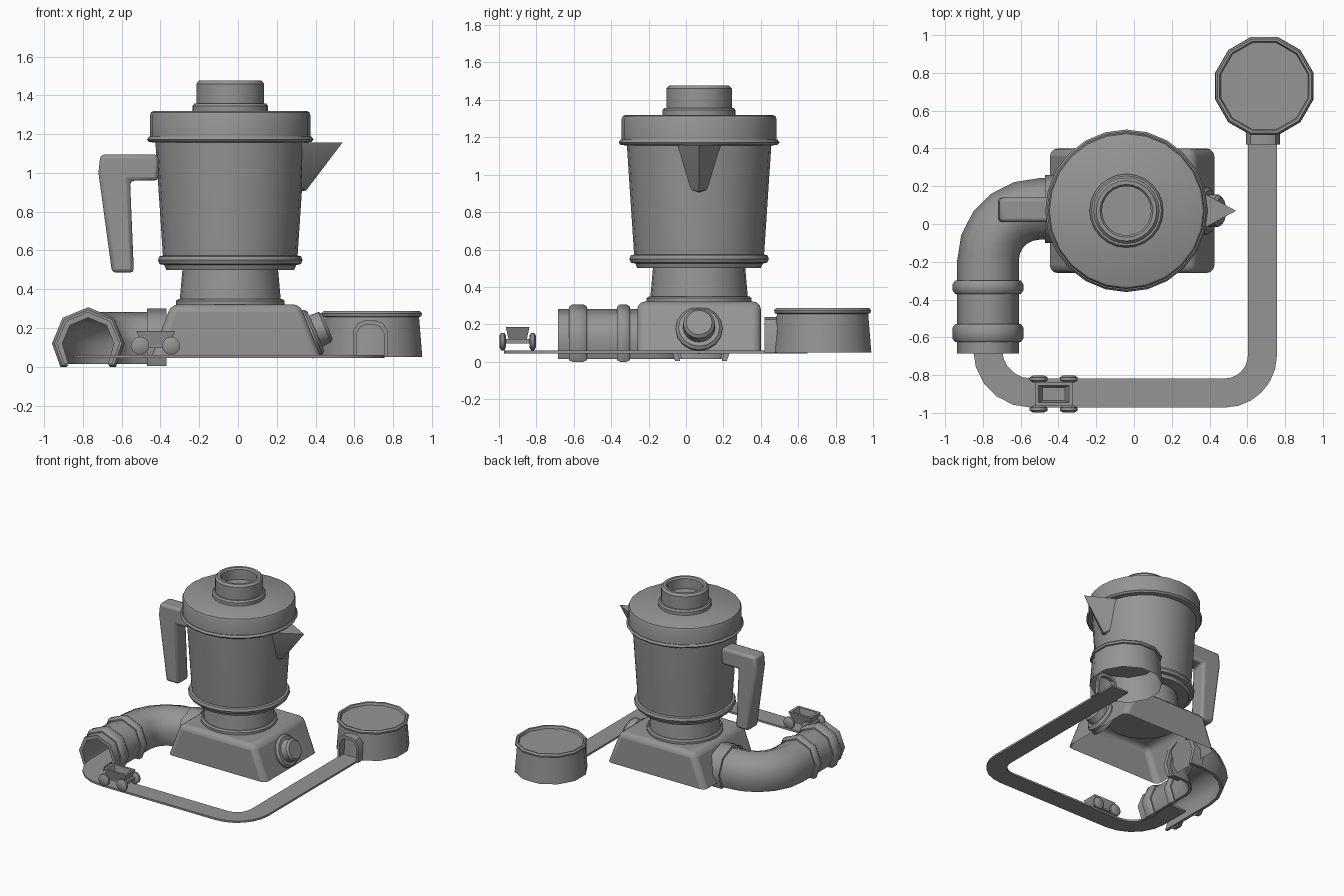
import bpy, bmesh
from math import sin, cos, pi, radians
from mathutils import Vector, Matrix

if "Cube" in bpy.data.objects:
    bpy.data.objects.remove(bpy.data.objects["Cube"])

grey = bpy.data.materials.new("plain_grey")
grey.use_nodes = True
COLOUR = (0.3, 0.3, 0.3, 1)
grey.diffuse_color = COLOUR
grey.node_tree.nodes["Principled BSDF"].inputs["Base Color"].default_value = COLOUR


def finish(name, bm, angle=35, bevel=0, matrix=None):
    bmesh.ops.recalc_face_normals(bm, faces=bm.faces)
    if matrix:
        bm.transform(matrix)
    me = bpy.data.meshes.new(name)
    bm.to_mesh(me)
    bm.free()
    me.materials.append(grey)
    ob = bpy.data.objects.new(name, me)
    bpy.context.collection.objects.link(ob)
    bpy.ops.object.select_all(action='DESELECT')
    ob.select_set(True)
    bpy.context.view_layer.objects.active = ob
    if bevel:
        mod = ob.modifiers.new("rounding", 'BEVEL')
        mod.width = bevel
        mod.segments = 2
        mod.limit_method = 'ANGLE'
    bpy.ops.object.shade_smooth_by_angle(angle=radians(angle))
    return ob


def loft(name, rings, caps=True, **kw):
    """Skin closed rings of points."""
    bm = bmesh.new()
    loops = [[bm.verts.new(p) for p in ring] for ring in rings]
    n = len(loops[0])
    for a, b in zip(loops, loops[1:]):
        for i in range(n):
            j = (i + 1) % n
            bm.faces.new((a[i], a[j], b[j], b[i]))
    if caps:
        bm.faces.new(loops[0])
        bm.faces.new(loops[-1])
    return finish(name, bm, **kw)


def lathe(name, profile, at, sides=24, turn=0, **kw):
    """Revolve (radius, height) points about z."""
    rings = [[(r * cos(turn + 2 * pi * i / sides), r * sin(turn + 2 * pi * i / sides), z)
              for i in range(sides)] for r, z in profile]
    kw.setdefault("matrix", Matrix.Translation(at))
    return loft(name, rings, **kw)


def sweep(name, section, path, base=0, **kw):
    """Carry a (sideways, up) section along stations (x, y, heading, scale)."""
    return loft(name, [[(x - sin(h) * u * s, y + cos(h) * u * s, base + v * s)
                        for u, v in section] for x, y, h, s in path], **kw)


def bend(cx, cy, r, start, end, steps, way):
    out = []
    for i in range(steps + 1):
        a = start + (end - start) * i / steps
        out.append((cx + r * cos(a), cy + r * sin(a), a + way * pi / 2, 1))
    return out


def extrude(name, outline, y, half, **kw):
    return loft(name, [[(x, yy, z) for x, z in outline] for yy in (y - half, y + half)], **kw)


def arch(r, wall):
    """C-shaped section of an eight-sided pipe, open at the bottom."""
    angles = [radians(a) for a in (-40, 0, 45, 90, 135, 180, 220)]
    outer = [(r * cos(a), r * sin(a)) for a in angles]
    return outer + [(u * (r - wall) / r, v * (r - wall) / r if v > 0 else v)
                    for u, v in reversed(outer)]


JUG = (-0.04, 0.07, 0)

# Jug body, lid, cap and neck
lathe("jug_body", [(.33, .5), (.343, .53), (.348, .58), (.387, 1.17)], JUG)
lathe("jug_lower_ring", [(.34, .525), (.365, .53), (.373, .55), (.365, .57), (.34, .575)], JUG)
lathe("jug_upper_ring", [(.38, 1.155), (.42, 1.16), (.43, 1.172), (.42, 1.187), (.38, 1.19)], JUG)
lathe("lid", [(.415, 1.17), (.415, 1.295), (.408, 1.313), (.395, 1.32)], JUG)
lathe("cap_ring", [(.195, 1.31), (.195, 1.345), (.185, 1.358), (.16, 1.358)], JUG)
lathe("cap", [(.175, 1.34), (.175, 1.46), (.16, 1.477), (.14, 1.477), (.13, 1.465),
              (.13, 1.385)], JUG)
lathe("neck", [(.262, .33), (.246, .51)], JUG)
lathe("neck_ring", [(.28, .31), (.28, .34), (.268, .35), (.25, .35)], JUG)

# Handle
extrude("handle", [(-.71, 1.095), (-.41, 1.095), (-.41, .96), (-.557, .96), (-.537, .485),
                   (-.65, .485), (-.72, 1.0)], .075, .065, bevel=.02)

# Pouring spout
bm = bmesh.new()
for p in ((.54, 0, 1.158), (.3, .13, 1.158), (.3, -.13, 1.158), (.33, .04, .92),
          (.33, -.04, .92), (.3, 0, .9), (.352, 0, .91)):
    bm.verts.new(Vector(p) + Vector((0, .07, 0)))
bmesh.ops.convex_hull(bm, input=bm.verts)
finish("spout", bm, angle=30)

# Motor base: sloped ends, open underneath
base = extrude("motor_base", [(-.445, .055), (-.345, .322), (.32, .322), (.425, .055)], .07, .33)
bm = bmesh.new()
bm.from_mesh(base.data)
bmesh.ops.bevel(bm, geom=[e for e in bm.edges if max(v.co.z for v in e.verts) > .1],
                offset=.04, segments=3, profile=.5, affect='EDGES')
bmesh.ops.delete(bm, geom=[f for f in bm.faces if f.calc_center_median().z < .06],
                 context='FACES_ONLY')
bm.to_mesh(base.data)
bm.free()

# Control knob on the sloped end
tilt = Matrix.Translation((.355, .07, .165)) @ Vector((.92, 0, .39)).to_track_quat('Z', 'Y').to_matrix().to_4x4()
lathe("knob_collar", [(.125, -.02), (.125, .035), (.11, .05), (.08, .05)], (0, 0, 0), 16, matrix=tilt)
lathe("knob", [(.088, 0), (.085, .1), (.07, .115)], (0, 0, 0), 16, matrix=tilt)

# Tunnel pipe with raised bands
PX, PZ = -.773, .12
pipe = [(-.4, .08, pi, 1)] + bend(-.5, -.193, .273, pi / 2, pi, 5, 1) + [(PX, -.685, 1.5 * pi, 1)]
sweep("pipe", arch(.163, .03), pipe, PZ, angle=50)
for name, y0, y1 in (("pipe_mid_band", -.3, -.37), ("pipe_end_band", -.53, -.625)):
    sweep(name, arch(.187, .04), [(PX, y, 1.5 * pi, s) for y, s in
          ((y0, .93), (y0 - .018, 1), (y1 + .018, 1), (y1, .93))], PZ, angle=50)
sweep("pipe_flange", arch(.18, .035), [(x, .08, pi, 1) for x in (-.37, -.47)], PZ, angle=50)

# Flat track
SOUTH, WEST, EAST = -.895, -.775, .68
path = ([(WEST, -.42, 1.5 * pi, 1)]
        + bend(WEST + .23, SOUTH + .23, .23, pi, 1.5 * pi, 5, 1)
        + bend(EAST - .2, SOUTH + .2, .2, 1.5 * pi, 2 * pi, 6, 1)
        + [(EAST, .65, pi / 2, 1)])
sweep("track", [(-.077, .045), (.077, .045), (.077, .06), (-.077, .06)], path)

# Round hopper with a shallow recessed top and an arched doorway
HOP = (.69, .73, 0)
lathe("hopper", [(.27, .05), (.252, .265), (.235, .265)], HOP, 12, pi / 12, angle=35, caps=False)
lathe("hopper_rim", [(.25, .255), (.265, .26), (.268, .275), (.258, .287), (.245, .285),
                     (.238, .265)], HOP, 12, pi / 12, angle=35, caps=False)
lathe("hopper_top", [(.25, .255), (.245, .267)], HOP, 12, pi / 12)
door = [(-.09, .05), (-.09, .185), (-.065, .225), (-.03, .238),
        (.03, .238), (.065, .225), (.09, .185), (.09, .05)]
frame = door + [(u * .8, .05 + (v - .05) * .88) for u, v in reversed(door)]
sweep("hopper_doorway", frame, [(.683, y, pi / 2, 1) for y in (.42, .51)])

# Small cart: hollow tapered tub, axles and four wheels
CX, CY = -.425, -.9
box = lambda hx, hy, z: [(CX + a * hx, CY + b * hy, z) for a, b in ((-1, -1), (1, -1), (1, 1), (-1, 1))]
loft("cart_tub", [box(.068, .047, .11), box(.1, .063, .185), box(.08, .045, .185), box(.06, .035, .13)])
for i in (-1, 1):
    x = CX + i * .08
    loft("cart_axle", [[(x + a * .012, y, .11 + b * .012) for a, b in
                        ((-1, -1), (1, -1), (1, 1), (-1, 1))] for y in (CY - .075, CY + .075)])
    for j in (-1, 1):
        spin = Matrix.Translation((x, CY + j * .08, .108)) @ Matrix.Rotation(pi / 2, 4, 'X')
        lathe("cart_wheel", [(.03, -.018), (.047, -.008), (.047, .008), (.03, .018)],
              (0, 0, 0), 12, matrix=spin)
loft("cart_chassis", [box(.08, .045, .1), box(.08, .045, .118)])
